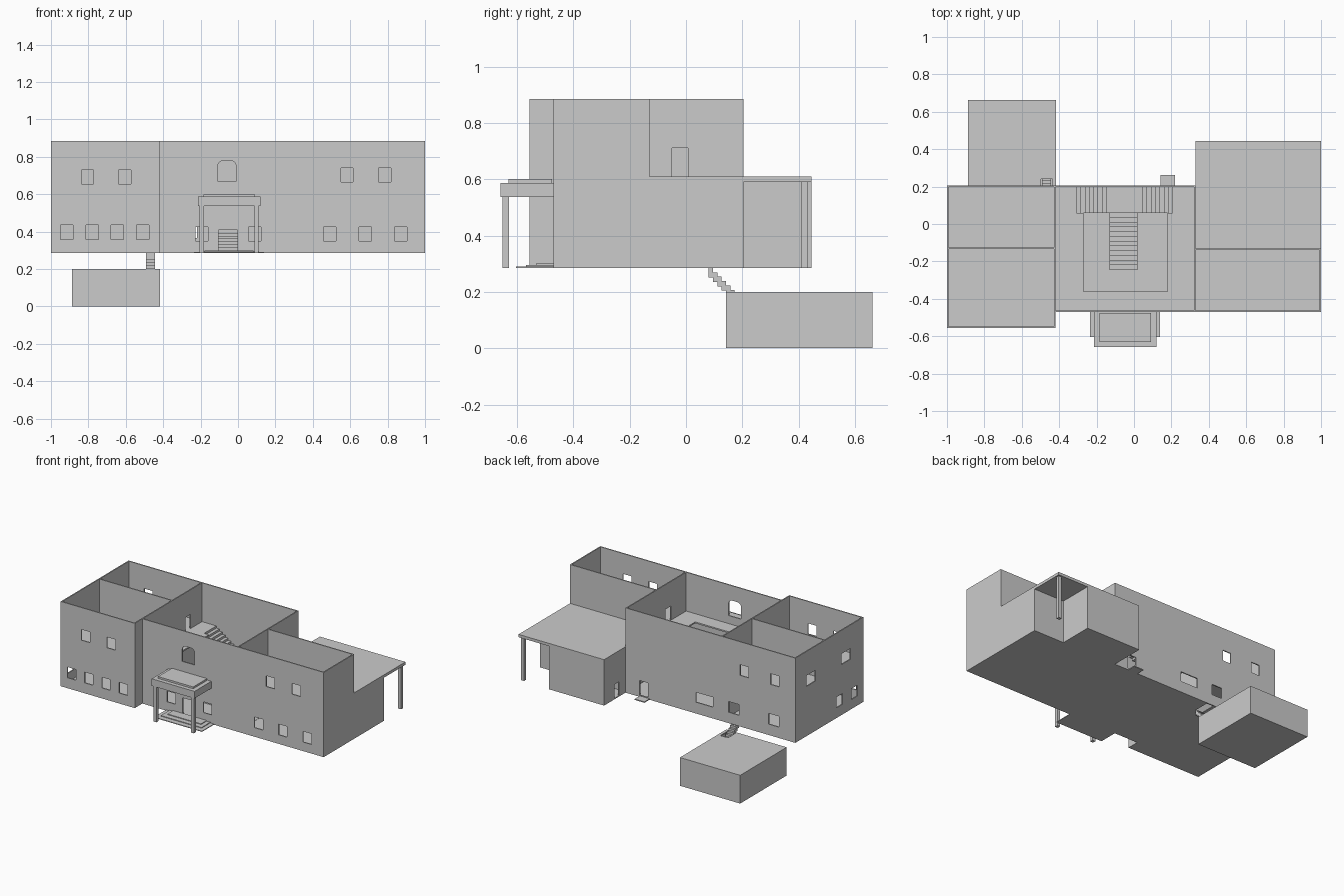
import bpy, bmesh, math
from mathutils import Vector

if "Cube" in bpy.data.objects:
    bpy.data.objects.remove(bpy.data.objects["Cube"])

T = 0.008            # wall thickness
G, F, R = 0.285, 0.61, 0.885   # ground, upper floor, wall top


def finish(bm, name):
    bmesh.ops.recalc_face_normals(bm, faces=bm.faces)
    me = bpy.data.meshes.new(name)
    bm.to_mesh(me)
    bm.free()
    ob = bpy.data.objects.new(name, me)
    bpy.context.collection.objects.link(ob)
    return ob


def add_box(bm, x0, x1, y0, y1, z0, z1):
    for v in bmesh.ops.create_cube(bm, size=1)["verts"]:
        v.co = Vector((x1 if v.co.x > 0 else x0, y1 if v.co.y > 0 else y0,
                       z1 if v.co.z > 0 else z0))


def box(name, *b):
    bm = bmesh.new()
    add_box(bm, *b)
    return finish(bm, name)


def boxes(name, items):
    bm = bmesh.new()
    for b in items:
        add_box(bm, *b)
    return finish(bm, name)


def panel(name, axis, pos, u, v, holes=(), t=T):
    """Flat panel from pos to pos+t along axis, with rectangular holes (u0,u1,v0,v1)."""
    us = sorted({*u, *(c for h in holes for c in h[:2])})
    vs = sorted({*v, *(c for h in holes for c in h[2:])})
    bm = bmesh.new()
    grid = {}

    def vert(a, b):
        if (a, b) not in grid:
            co = [a, b]
            co.insert(axis, pos)
            grid[a, b] = bm.verts.new(co)
        return grid[a, b]

    for a0, a1 in zip(us, us[1:]):
        for b0, b1 in zip(vs, vs[1:]):
            ca, cb = (a0 + a1) / 2, (b0 + b1) / 2
            if any(h[0] < ca < h[1] and h[2] < cb < h[3] for h in holes):
                continue
            bm.faces.new([vert(a0, b0), vert(a1, b0), vert(a1, b1), vert(a0, b1)])
    bm.normal_update()
    ext = bmesh.ops.extrude_face_region(bm, geom=bm.faces[:], use_keep_orig=True)
    off = Vector((0, 0, 0))
    off[axis] = t
    bmesh.ops.translate(bm, vec=off, verts=[e for e in ext["geom"] if isinstance(e, bmesh.types.BMVert)])
    return finish(bm, name)


def win(c, z, w=0.066, h=0.076):
    return (c - w / 2, c + w / 2, z - h / 2, z + h / 2)


# front walls with windows
panel("left_front_wall", 1, -0.555, (-1, -0.42), (G, R),
      [win(x, 0.397) for x in (-0.915, -0.78, -0.645, -0.51)] +
      [win(x, 0.692) for x in (-0.805, -0.605)])
panel("main_front_wall", 1, -0.47, (-0.42, 1), (G, R),
      [win(x, 0.387) for x in (-0.193, 0.09, 0.49, 0.68, 0.87)] +
      [win(x, 0.703) for x in (0.583, 0.785)] +
      [(-0.105, -0.003, 0.297, 0.41), (-0.108, -0.01, 0.667, 0.78)])

# rounded upper corners of the arched window
for side in (-1, 1):
    bm = bmesh.new()
    cx, top, r = -0.059 + side * 0.049, 0.78, 0.03
    pts = [(cx, top)] + [(cx - side * r * (1 - math.cos(a)), top - r * (1 - math.sin(a)))
                         for a in (i * math.pi / 12 for i in range(7))]
    f = bm.faces.new([bm.verts.new((x, -0.47, z)) for x, z in pts])
    e = bmesh.ops.extrude_face_region(bm, geom=[f], use_keep_orig=True)
    bmesh.ops.translate(bm, vec=(0, T, 0), verts=[g for g in e["geom"] if isinstance(g, bmesh.types.BMVert)])
    finish(bm, "arch_corner")

# back walls
panel("back_wall", 1, 0.197, (-1, 0.33), (G, R),
      [win(-0.6, 0.685), win(-0.84, 0.685), win(-0.83, 0.4, 0.08), win(-0.517, 0.4, 0.08),
       win(-0.288, 0.4, 0.135, 0.07), (0.155, 0.22, 0.297, 0.4)])
panel("right_lower_back_wall", 1, 0.197, (0.33, 1), (G, F - 0.02))

# side and dividing walls
panel("left_side_wall", 0, -1, (-0.555, 0.205), (G, R),
      [win(0.03, 0.675, 0.1), win(-0.36, 0.68, 0.1), win(-0.29, 0.395), win(-0.458, 0.39)])
panel("left_dividing_wall", 0, -0.428, (-0.555, 0.205), (G, R),
      [(0.01, 0.07, F, 0.71), (-0.3, -0.24, 0.292, 0.39)])
panel("right_dividing_wall", 0, 0.322, (-0.47, 0.205), (G, R),
      [(-0.05, 0.007, F, 0.71), (-0.29, -0.23, F, 0.71), (-0.3, -0.24, 0.292, 0.39)])
panel("right_lower_side_wall", 0, 1 - T, (-0.47, 0.205), (G, F))
panel("right_upper_side_wall", 0, 1 - T, (-0.47, -0.13), (F, R))
panel("left_cross_wall", 1, -0.134, (-1, -0.42), (G, R))
panel("right_cross_wall", 1, -0.138, (0.33, 1), (G, R))

# rear extension under the terrace with open corner porch
panel("extension_back_wall", 1, 0.437, (0.33, 0.76), (G, F - 0.02))
panel("extension_inner_wall", 0, 0.33, (0.205, 0.445), (G, F - 0.02), [(0.28, 0.33, 0.292, 0.39)])
panel("extension_outer_wall", 0, 0.76 - T, (0.205, 0.445), (G, F - 0.02))
box("porch_post", 0.965, 0.99, 0.41, 0.433, G, F - 0.02)

# ground floors, with a stair opening in the left one
stair_hole = (-0.495, -0.44, 0.08, 0.197)
panel("left_ground_floor", 2, G, (-1, -0.42), (-0.555, 0.205), [stair_hole], 0.006)
panel("main_ground_floor", 2, G, (-0.42, 1), (-0.47, 0.205), (), 0.006)
panel("extension_floor", 2, G, (0.33, 0.76), (0.205, 0.445), (), 0.006)

# upper floors and terrace slab
panel("left_upper_floor", 2, F - 0.01, (-1, -0.42), (-0.555, 0.205), (), 0.01)
panel("hall_upper_floor", 2, F - 0.01, (-0.42, 0.33), (-0.47, 0.205),
      [(-0.27, 0.18, -0.36, 0.06), (-0.33, 0.23, 0.06, 0.197)], 0.01)
panel("terrace_slab", 2, F - 0.02, (0.33, 1), (-0.47, 0.445), (), 0.02)

# hall staircase: central flight, landing, two side flights
rise = (F - G) / 21
n, m = 12, 8
land = G + (n + 1) * rise
dy, dx = 0.305 / n, 0.185 / m
boxes("central_flight", [(-0.13, 0.02, -0.245 + i * dy, -0.245 + (i + 1) * dy,
                          max(G, G + (i - 1) * rise), G + (i + 1) * rise) for i in range(n)])
box("stair_landing", -0.145, 0.045, 0.06, 0.197, land - 0.016, land)
for side, name in ((-1, "left_flight"), (1, "right_flight")):
    steps = []
    for i in range(m):
        a, b = sorted((-0.05 + side * (0.095 + i * dx), -0.05 + side * (0.095 + (i + 1) * dx)))
        steps.append((a, b, 0.06, 0.197, land + (i - 1) * rise, land + (i + 1) * rise))
    boxes(name, steps)

# entrance steps and canopy
for i in range(3):
    d = 0.035 * i
    box("entrance_step", -0.235 + d * 0.8, 0.14 - d * 0.8, -0.603 + d, -0.47, G + 0.005 * i, G + 0.005 * (i + 1))
box("canopy", -0.215, 0.12, -0.658, -0.47, 0.537, 0.587)
box("canopy_top", -0.185, 0.09, -0.63, -0.475, 0.587, 0.6)
for x in (-0.205, 0.088):
    box("canopy_column", x, x + 0.022, -0.652, -0.628, G, 0.537)

# back door step
boxes("back_door_step", [(0.142, 0.218, 0.205, 0.262, G, G + 0.007)])

# basement with stair opening and stairs
bx, by = (-0.888, -0.416), (0.142, 0.662)
panel("basement_roof", 2, 0.2 - T, bx, by, [(-0.497, -0.437, 0.15, 0.24)])
panel("basement_floor", 2, 0, bx, by)
for x in (bx[0], bx[1] - T):
    panel("basement_side_wall", 0, x, by, (0, 0.2))
for y in (by[0], by[1] - T):
    panel("basement_end_wall", 1, y, bx, (0, 0.2))
s = 0.0155
boxes("basement_stairs", [(-0.492, -0.443, 0.08 + i * s, 0.08 + (i + 1) * s,
                           max(0.005, G - (i + 2.2) * s), G - i * s) for i in range(18)])
